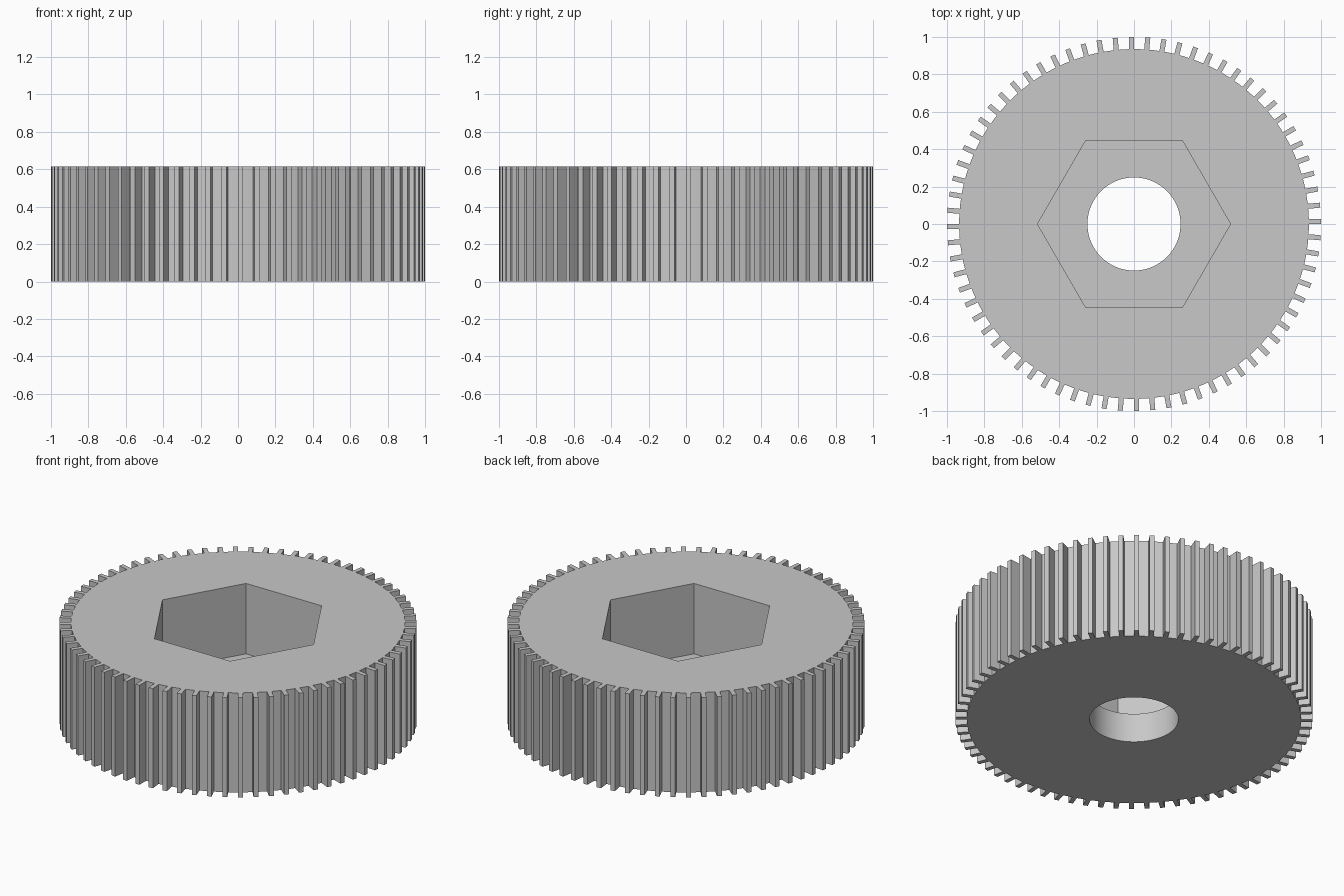
import bpy
import bmesh
from math import radians, pi, asin, sqrt
from mathutils import Vector, Matrix

cube = bpy.data.objects.get("Cube")
if cube:
    bpy.data.objects.remove(cube, do_unlink=True)

HEIGHT = 0.615
FLOOR = 0.18        # bottom of the hexagonal pocket
TEETH = 72
ROOT = 0.935        # radius between the teeth
WIDTH = 0.027       # tooth thickness


def polar(radius, angle):
    return Matrix.Rotation(angle, 3, "Z") @ Vector((radius, 0, 0))


def polygon(radius, sides):
    return [polar(radius, 2 * pi * i / sides) for i in range(sides)]


def gear_outline():
    # Each straight tooth starts on its own radial line
    points = []
    pitch = 2 * pi / TEETH
    tooth_end = asin(WIDTH / ROOT)
    for i in range(TEETH):
        turn = Matrix.Rotation(i * pitch, 3, "Z")
        tooth = [(ROOT, 0), (1, 0), (1, WIDTH), (sqrt(ROOT**2 - WIDTH**2), WIDTH)]
        points += [turn @ Vector((x, y, 0)) for x, y in tooth]
        points.append(polar(ROOT, i * pitch + (tooth_end + pitch) / 2))
    return points


bm = bmesh.new()


def ring(points, z):
    verts = [bm.verts.new((p.x, p.y, z)) for p in points]
    edges = [bm.edges.new((v, verts[i - 1])) for i, v in enumerate(verts)]
    return verts, edges


def wall(points, low, high):
    a, low_edges = ring(points, low)
    b, high_edges = ring(points, high)
    for i in range(len(a)):
        bm.faces.new((a[i - 1], a[i], b[i], b[i - 1]))
    return low_edges, high_edges


# Toothed rim, hexagonal pocket and round bore
rim_low, rim_high = wall(gear_outline(), 0, HEIGHT)
hex_low, hex_high = wall(polygon(0.516, 6), FLOOR, HEIGHT)
bore_low, bore_high = wall(polygon(0.249, 72), 0, FLOOR)

# Flat top, pocket floor and underside
for edges in (rim_high + hex_high, hex_low + bore_high, rim_low + bore_low):
    bmesh.ops.triangle_fill(bm, edges=edges, use_beauty=True)
bmesh.ops.recalc_face_normals(bm, faces=bm.faces)

mesh = bpy.data.meshes.new("gear_wheel")
bm.to_mesh(mesh)
bm.free()
gear = bpy.data.objects.new("gear_wheel", mesh)
bpy.context.collection.objects.link(gear)

# Plain grey finish
grey = bpy.data.materials.new("plain_grey")
grey.use_nodes = True
colour = (0.58, 0.58, 0.58, 1)
grey.diffuse_color = colour
grey.node_tree.nodes["Principled BSDF"].inputs["Base Color"].default_value = colour
mesh.materials.append(grey)

bpy.ops.object.select_all(action="DESELECT")
gear.select_set(True)
bpy.context.view_layer.objects.active = gear
bpy.ops.object.shade_smooth_by_angle(angle=radians(30))
